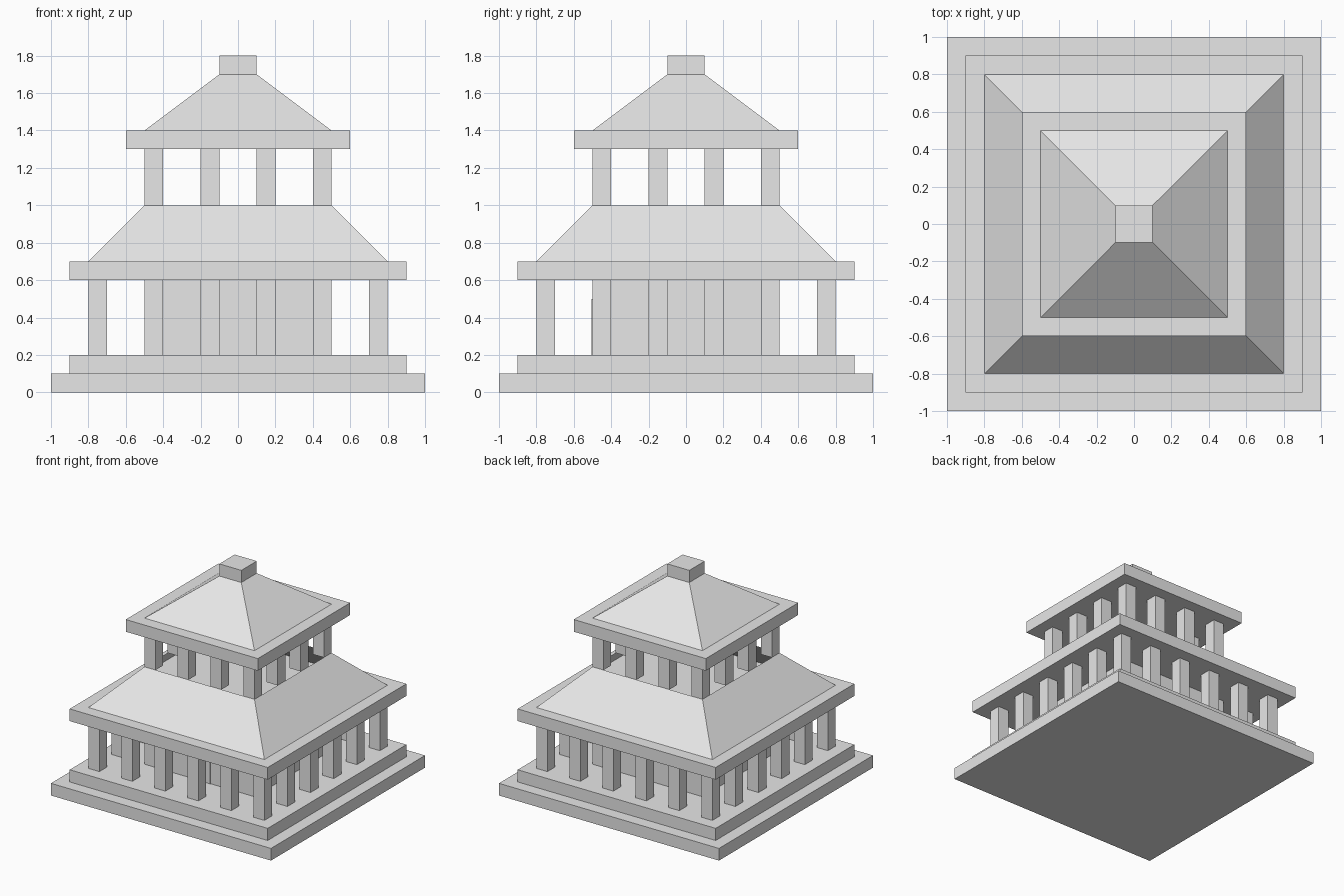
import bpy, bmesh

cube = bpy.data.objects.get("Cube")
if cube:
    bpy.data.objects.remove(cube, do_unlink=True)

stone = bpy.data.materials.new("pale_stone")
stone.use_nodes = True
stone.diffuse_color = (0.8, 0.8, 0.8, 1)
stone.node_tree.nodes["Principled BSDF"].inputs["Base Color"].default_value = (0.8, 0.8, 0.8, 1)


def finish(name, bm):
    mesh = bpy.data.meshes.new(name)
    bm.to_mesh(mesh)
    bm.free()
    mesh.materials.append(stone)
    obj = bpy.data.objects.new(name, mesh)
    bpy.context.collection.objects.link(obj)
    return obj


def add_box(bm, x, y, z0, z1, width, depth):
    verts = bmesh.ops.create_cube(bm, size=1)["verts"]
    bmesh.ops.scale(bm, vec=(width, depth, z1 - z0), verts=verts)
    bmesh.ops.translate(bm, vec=(x, y, (z0 + z1) / 2), verts=verts)


def slab(name, half, z0, z1):
    bm = bmesh.new()
    add_box(bm, 0, 0, z0, z1, 2 * half, 2 * half)
    return finish(name, bm)


def colonnade(name, count, z0, z1, spacing=0.3, width=0.1):
    """Square ring of evenly spaced square pillars."""
    bm = bmesh.new()
    for i in range(count):
        for j in range(count):
            if i in (0, count - 1) or j in (0, count - 1):
                x = (i - (count - 1) / 2) * spacing
                y = (j - (count - 1) / 2) * spacing
                add_box(bm, x, y, z0, z1, width, width)
    return finish(name, bm)


def sloped_roof(name, half_low, half_high, z0, z1):
    """Four sloping faces, open at top and bottom."""
    bm = bmesh.new()
    corners = [(-1, -1), (1, -1), (1, 1), (-1, 1)]
    low = [bm.verts.new((x * half_low, y * half_low, z0)) for x, y in corners]
    high = [bm.verts.new((x * half_high, y * half_high, z1)) for x, y in corners]
    for i in range(4):
        k = (i + 1) % 4
        bm.faces.new((low[i], low[k], high[k], high[i]))
    return finish(name, bm)


# Stepped base
slab("base_step_lower", 1.0, 0, 0.1)
slab("base_step_upper", 0.9, 0.1, 0.2)

# Ground storey: inner room, front door and outer pillars
slab("inner_room", 0.5, 0.2, 0.6)
door = bmesh.new()
add_box(door, 0, -0.5, 0.2, 0.5, 0.2, 0.008)
finish("front_door", door)
colonnade("lower_pillars", 6, 0.2, 0.6)

# Lower roof
slab("lower_eave", 0.9, 0.6, 0.7)
sloped_roof("lower_roof", 0.8, 0.5, 0.7, 1.0)

# Open upper storey and its roof
colonnade("upper_pillars", 4, 1.0, 1.3)
slab("upper_eave", 0.6, 1.3, 1.4)
sloped_roof("upper_roof", 0.5, 0.1, 1.4, 1.7)
slab("roof_cap", 0.1, 1.7, 1.8)
